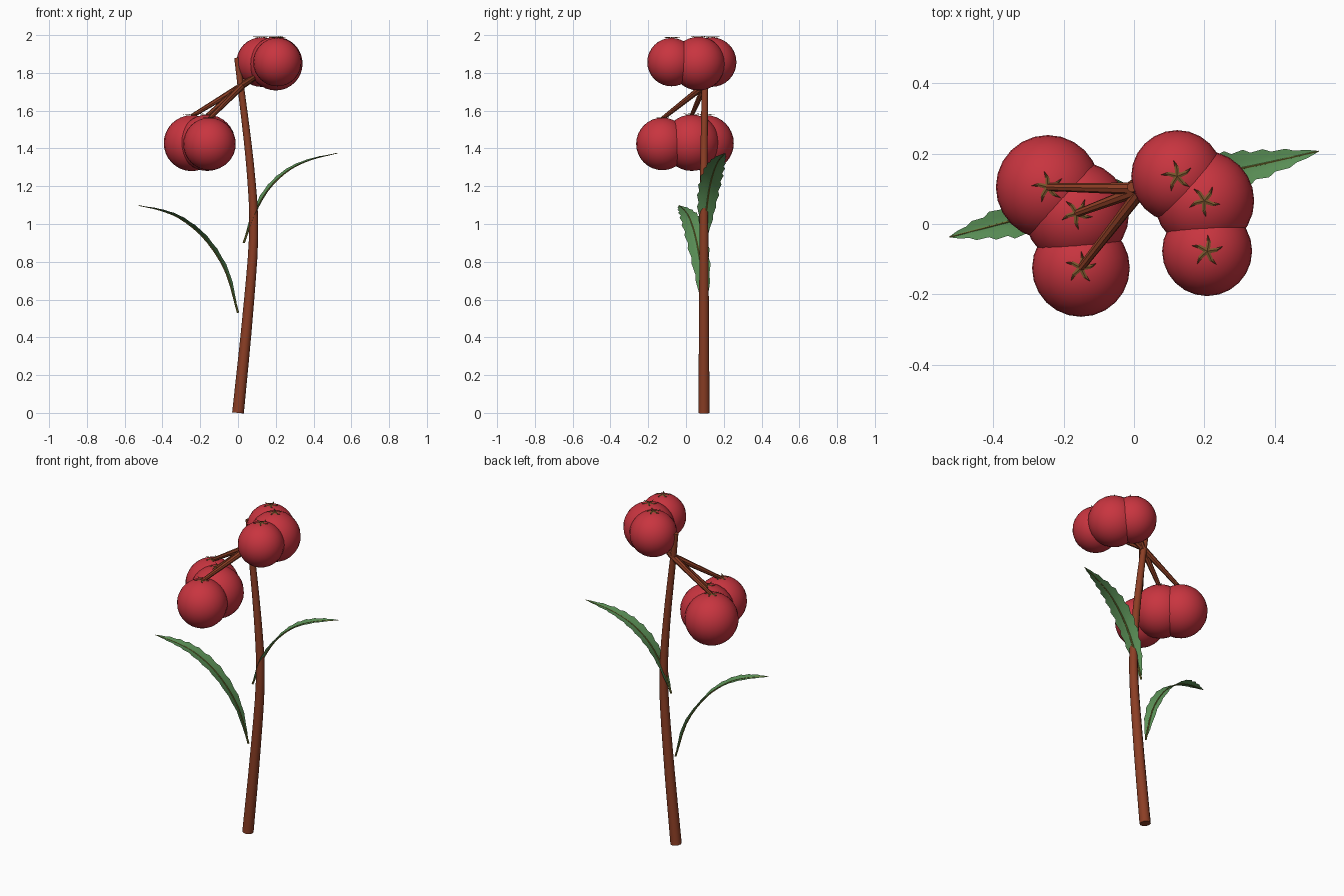
import bpy, bmesh, math
from mathutils import Vector

if "Cube" in bpy.data.objects:
    bpy.data.objects.remove(bpy.data.objects["Cube"])


def material(name, rgb):
    m = bpy.data.materials.new(name)
    m.diffuse_color = (*rgb, 1)
    m.use_nodes = True
    m.node_tree.nodes["Principled BSDF"].inputs["Base Color"].default_value = m.diffuse_color
    return m


RED = material("berry red", (0.58, 0.035, 0.05))
BROWN = material("bark brown", (0.26, 0.048, 0.018))
GREEN = material("leaf green", (0.115, 0.31, 0.105))
OLIVE = material("vein olive", (0.20, 0.19, 0.035))
SEPAL = material("sepal brown", (0.19, 0.09, 0.025))


def from_bmesh(name, bm, mat, smooth=None):
    me = bpy.data.meshes.new(name)
    bm.to_mesh(me)
    bm.free()
    me.materials.append(mat)
    ob = bpy.data.objects.new(name, me)
    bpy.context.collection.objects.link(ob)
    if smooth:
        bpy.ops.object.select_all(action='DESELECT')
        ob.select_set(True)
        bpy.context.view_layer.objects.active = ob
        bpy.ops.object.shade_smooth_by_angle(angle=math.radians(smooth))
    return ob


def spline(points, t):
    """Catmull-Rom through the points, t from 0 to 1."""
    n = len(points) - 1
    i = min(int(t * n), n - 1)
    u = t * n - i
    p1, p2 = Vector(points[i]), Vector(points[i + 1])
    p0 = Vector(points[i - 1]) if i else 2 * p1 - p2
    p3 = Vector(points[i + 2]) if i + 2 <= n else 2 * p2 - p1
    return 0.5 * (2 * p1 + (p2 - p0) * u + (2 * p0 - 5 * p1 + 4 * p2 - p3) * u * u
                  + (3 * p1 - p0 - 3 * p2 + p3) * u ** 3)


def tube(name, points, r0, r1, mat, steps=1, sides=10):
    bm = bmesh.new()
    path = [spline(points, i / steps) for i in range(steps + 1)]
    rings = []
    for i, p in enumerate(path):
        d = (path[min(i + 1, steps)] - path[max(i - 1, 0)]).normalized()
        a = d.cross(Vector((0, 1, 0))).normalized()
        b = d.cross(a)
        r = r0 + (r1 - r0) * i / steps
        rings.append([bm.verts.new(p + r * (a * math.cos(k * math.tau / sides)
                                            + b * math.sin(k * math.tau / sides)))
                      for k in range(sides)])
    for lo, hi in zip(rings, rings[1:]):
        for k in range(sides):
            j = (k + 1) % sides
            bm.faces.new((lo[k], lo[j], hi[j], hi[k]))
    bm.faces.new(rings[0])
    bm.faces.new(rings[-1])
    bmesh.ops.recalc_face_normals(bm, faces=bm.faces)
    return from_bmesh(name, bm, mat, 40)


def berry(name, x, y, z, r, turn):
    # round fruit
    bm = bmesh.new()
    bmesh.ops.create_uvsphere(bm, u_segments=24, v_segments=16, radius=r)
    bmesh.ops.translate(bm, verts=bm.verts, vec=(x, y, z))
    from_bmesh(name, bm, RED, 60)
    # five curled sepals on top
    bm = bmesh.new()
    top = z + r
    mid = bm.verts.new((x, y, top + 0.004))

    def at(angle, rad, lift):
        drop = r - math.sqrt(r * r - rad * rad)
        return bm.verts.new((x + rad * math.cos(angle), y + rad * math.sin(angle),
                             top - drop + lift))
    arms = [turn + k * math.tau / 5 for k in range(5)]
    notch = [at(a - math.pi / 5, 0.011, 0.003) for a in arms]
    for k, a in enumerate(arms):
        n0, n1 = notch[k], notch[(k + 1) % 5]
        l, c, q = at(a - 0.17, 0.028, 0.003), at(a + 0.03, 0.028, 0.007), at(a + 0.23, 0.028, 0.003)
        tip = at(a + 0.2, 0.047, 0.013)
        for f in ((mid, n0, l, c), (mid, c, q, n1), (l, tip, c), (c, tip, q)):
            bm.faces.new(f)
    from_bmesh(name + "_sepals", bm, SEPAL)


def leaf(name, points, half, teeth=11):
    # toothed blade, slightly folded along its midrib
    n = teeth * 2
    bm = bmesh.new()
    side = (Vector(points[-1]) - Vector(points[0])).cross(Vector((0, 0, 1))).normalized()
    rows = []
    for i in range(n + 1):
        t = i / n
        p = spline(points, t)
        d = (spline(points, min(t + .02, 1)) - spline(points, max(t - .02, 0))).normalized()
        up = side.cross(d)
        w = half * math.sin(math.pi * t ** 0.85) ** 0.8 if 0 < i < n else 0.001
        w *= 1.06 if i % 2 else 0.88
        shift = d * (0.010 if i % 2 and i < n - 1 else 0)
        rows.append([bm.verts.new(p + side * w * s + up * 0.14 * w * abs(s) + shift * abs(s))
                     for s in (-1, -0.5, 0, 0.5, 1)])
    for a, b in zip(rows, rows[1:]):
        for k in range(4):
            bm.faces.new((a[k], a[k + 1], b[k + 1], b[k]))
    bmesh.ops.recalc_face_normals(bm, faces=bm.faces)
    from_bmesh(name, bm, GREEN, 50)
    tube(name + "_midrib", points, 0.006, 0.002, OLIVE, 16, 6)


# main stem, gently bowed
Y = 0.095
tube("stem", [(0, Y, 0), (0.05, Y, 0.5), (0.083, Y, 0.95), (0.065, Y, 1.3),
              (0.017, Y + .005, 1.71), (-0.006, Y + .01, 1.88)], 0.031, 0.014, BROWN, 18)

# two clusters of berries: x, y, z, radius
lower = [(-0.245, 0.105, 1.428, 0.148), (-0.163, 0.03, 1.43, 0.149), (-0.151, -0.125, 1.424, 0.139)]
upper = [(0.123, 0.136, 1.857, 0.131), (0.2, 0.066, 1.849, 0.142), (0.208, -0.077, 1.857, 0.128)]
fork = Vector((0.025, 0.1, 1.735))
for group, berries in (("lower", lower), ("upper", upper)):
    for i, (x, y, z, r) in enumerate(berries):
        berry(f"{group}_berry_{i + 1}", x, y, z, r, 0.35 + 0.5 * i)
        # twigs reach the top of hanging berries, the inside of raised ones
        end = (x, y, z + r - 0.005) if group == "lower" else (x, y, z)
        tube(f"{group}_twig_{i + 1}", [fork, end], 0.018, 0.011, BROWN, 1, 8)

# two arching leaves
leaf("right_leaf", [(0.03, 0.097, 0.9), (0.09, 0.108, 1.06), (0.167, 0.125, 1.19),
                    (0.27, 0.15, 1.285), (0.385, 0.175, 1.34), (0.525, 0.207, 1.375)], 0.06)
leaf("left_leaf", [(0, 0.1, 0.53), (-0.065, 0.083, 0.75), (-0.175, 0.054, 0.92),
                   (-0.30, 0.022, 1.025), (-0.41, -0.007, 1.072), (-0.525, -0.037, 1.098)], 0.06)
